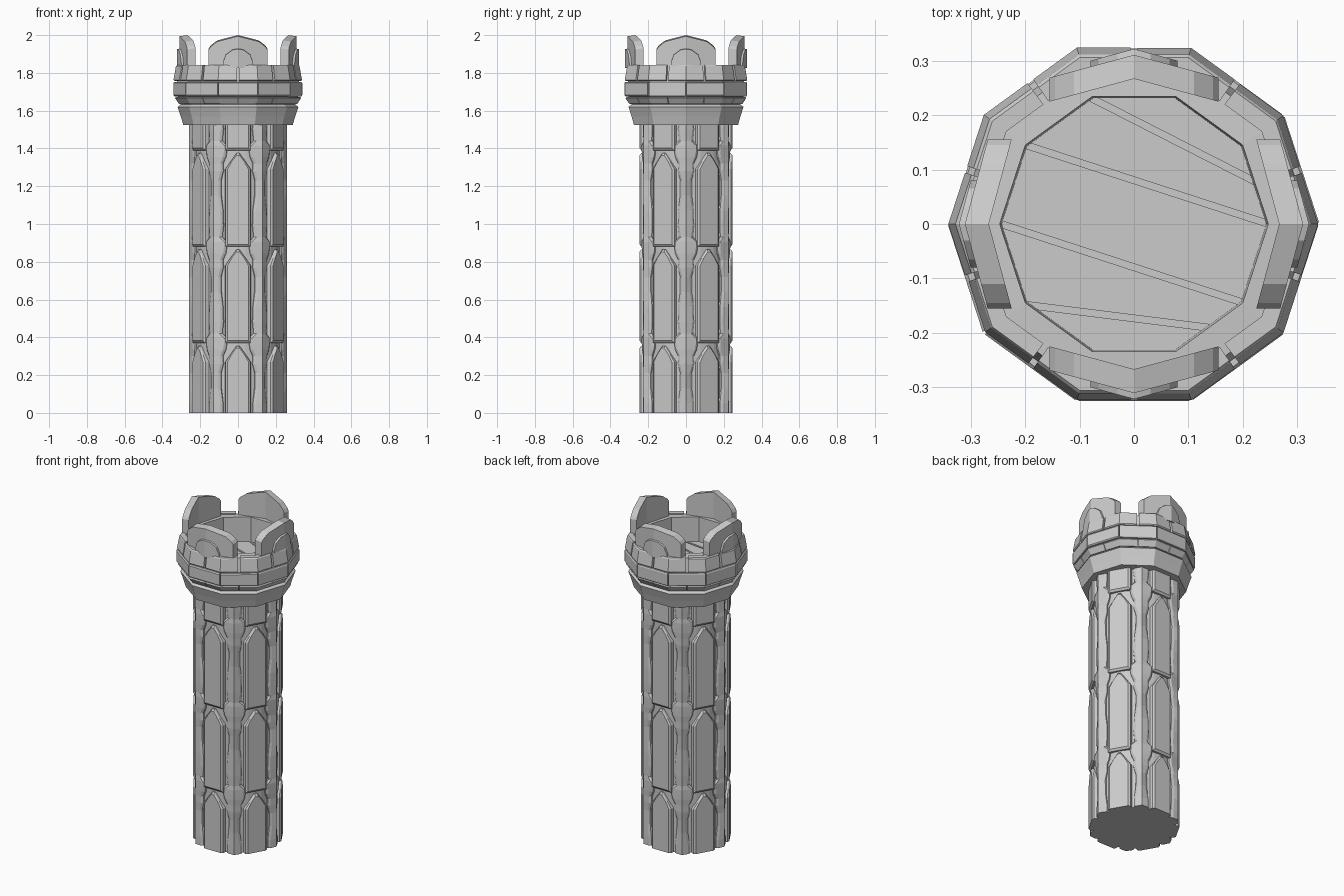
import bpy, bmesh, math, random
from math import cos, sin, pi, floor, ceil
from mathutils import Vector

if "Cube" in bpy.data.objects:
    bpy.data.objects.remove(bpy.data.objects["Cube"])

random.seed(4)


def finish(bm, name):
    bmesh.ops.recalc_face_normals(bm, faces=bm.faces)
    me = bpy.data.meshes.new(name)
    bm.to_mesh(me)
    bm.free()
    ob = bpy.data.objects.new(name, me)
    bpy.context.collection.objects.link(ob)
    return ob


def loft(bm, loops, closed=False):
    """Skin equal-length loops; cap the ends unless the loft closes on itself."""
    rows = [[bm.verts.new(p) for p in lp] for lp in loops]
    n = len(rows[0])
    pairs = list(zip(rows, rows[1:])) + ([(rows[-1], rows[0])] if closed else [])
    for a, b in pairs:
        for i in range(n):
            j = (i + 1) % n
            bm.faces.new((a[i], a[j], b[j], b[i]))
    if not closed:
        bm.faces.new(rows[0][::-1])
        bm.faces.new(rows[-1])


def ring(r, z, n=10):
    return [(r * cos(2 * pi * i / n), r * sin(2 * pi * i / n), z) for i in range(n)]


def dec(t, r, z):
    """Point on a decagon outline, t counted in edges."""
    k = floor(t + 1e-9)
    a, b = (Vector((r * cos(i * pi / 5), r * sin(i * pi / 5), z)) for i in (k, k + 1))
    return a.lerp(b, t - k)


def place(ang, u, d, z):
    """Point at distance d facing ang, shifted sideways by u."""
    return (d * cos(ang) - u * sin(ang), d * sin(ang) + u * cos(ang), z)


# Shaft core (the groove floor)
TOP, PERIOD = 1.54, 0.51
bm = bmesh.new()
loft(bm, [ring(0.228, 0, 36), ring(0.228, TOP, 36)])
finish(bm, "shaft_core")

# Wavy vertical ribs between the panel columns
wave = [(0.0, 0.068), (0.035, 0.066), (0.06, 0.092), (0.12, 0.086), (0.2, 0.088),
        (0.28, 0.099), (0.36, 0.1), (0.41, 0.086), (0.45, 0.088), (0.485, 0.072)]
levels = [(k * PERIOD - 0.15 + d, h) for k in range(4) for d, h in wave]
levels = [(z, h) for z, h in levels if 0 < z < TOP]
levels = [(0, 0.088)] + levels + [(TOP, 0.088)]
bm = bmesh.new()
for s in range(6):
    a = s * pi / 3
    loops = []
    for z, h in levels:
        w = (0.131 - h) / 0.24
        sec = [(-w, 0.215), (-w, 0.236), (-w + 0.05, 0.246), (0, 0.26),
               (w - 0.05, 0.246), (w, 0.236), (w, 0.215)]
        loops.append([(r * cos(a + t), r * sin(a + t), z) for t, r in sec])
    loft(bm, loops)
finish(bm, "shaft_ribs")

# Pointed stone panels
bm = bmesh.new()
for s in range(6):
    a = pi / 6 + s * pi / 3
    for z0, z1 in ((0, 0.355), (0.37, 0.865), (0.88, 1.375), (1.39, 1.62)):
        loops = []
        for d, w, e in ((0.215, 0.068, 0), (0.237, 0.066, 0), (0.246, 0.055, 0.012)):
            b = z0 + (e if z0 else 0)
            out = [(-w, b), (w, b), (w, z1 - 0.085), (w * 0.6, z1 - 0.045), (0.008, z1 - e),
                   (-0.008, z1 - e), (-w * 0.6, z1 - 0.045), (-w, z1 - 0.085)]
            loops.append([place(a, u, d, min(z, TOP)) for u, z in out])
        loft(bm, loops)
bmesh.ops.remove_doubles(bm, verts=bm.verts, dist=1e-6)
finish(bm, "shaft_panels")

# Flared head with hollow top
bm = bmesh.new()
prof = [(0.2, 1.525), (0.29, 1.525), (0.303, 1.57), (0.32, 1.62), (0.303, 1.632),
        (0.312, 1.66), (0.322, 1.68), (0.324, 1.755), (0.31, 1.834), (0.247, 1.838), (0.243, 1.66),
        (0.2, 1.66)]
loft(bm, [ring(r, z) for r, z in prof], closed=True)
finish(bm, "head_core")


# Rows of head blocks
def block_row(name, z0, r0, z1, r1, inner, start, gap):
    bm = bmesh.new()
    for i in range(10):
        t0, t1 = i + start + gap, i + start + 1 - gap
        ts = [t0] + [k for k in range(ceil(t0), floor(t1) + 1)] + [t1]
        j = random.uniform(-0.003, 0.001)
        c = 0.006
        loops = []
        for z, r in ((z0, r0 - c), (z0 + c, r0 + j), (z1 - c, r1 + j), (z1, r1 - c)):
            loops.append([dec(t, r, z) for t in ts] + [dec(t, inner, z) for t in ts[::-1]])
        loft(bm, loops)
    finish(bm, name)


block_row("corbel_blocks", 1.634, 0.318, 1.672, 0.336, 0.295, 0.5, 0.008)
block_row("lower_blocks", 1.676, 0.342, 1.753, 0.342, 0.3, 0.0, 0.015)
block_row("upper_blocks", 1.757, 0.341, 1.842, 0.328, 0.29, 0.5, 0.03)

# Four bent merlons, each with a raised arch on its outer face
for name, y0, y1, shape in (
        ("merlons", 0.267, 0.311,
         [(-0.155, 1.93), (-0.145, 1.945), (-0.11, 1.972), (0, 2.0),
          (0.11, 1.972), (0.145, 1.945), (0.155, 1.93)]),
        ("merlon_arches", 0.29, 0.322,
         [(-0.08, 1.86), (-0.065, 1.9), (-0.03, 1.927), (0, 1.932),
          (0.03, 1.927), (0.065, 1.9), (0.08, 1.86)])):
    bm = bmesh.new()
    for s in range(4):
        a = s * pi / 2
        loops = []
        for u, zt in shape:
            b = -abs(u) * 0.27
            loops.append([place(a, u, y0 + b, 1.825), place(a, u, y1 + b, 1.825),
                          place(a, u, y1 + b, zt - 0.006), place(a, u, y0 + b, zt)])
        loft(bm, loops)
    finish(bm, name)

# Floor: base slab and five planks split by slanting gaps
bm = bmesh.new()
loft(bm, [ring(0.25, 1.66), ring(0.25, 1.675)])
finish(bm, "floor_base")
seams = [(0.9, 0.9), (0.324, 0.059), (0.165, -0.004), (0.005, -0.164), (-0.141, -0.206), (-0.9, -0.9)]
bm = bmesh.new()
for upper, lower in zip(seams, seams[1:]):
    part = bmesh.new()
    loft(part, [ring(0.25, 1.67), ring(0.25, 1.69)])
    for (yl, yr), sgn in ((upper, 1), (lower, -1)):
        nrm = Vector((yl - yr, 0.52, 0)).normalized() * sgn
        bmesh.ops.bisect_plane(part, geom=part.verts[:] + part.edges[:] + part.faces[:],
                               plane_co=Vector((-0.26, yl, 0)) - nrm * 0.006,
                               plane_no=nrm, clear_outer=True)
        bmesh.ops.holes_fill(part, edges=[e for e in part.edges if e.is_boundary])
    tmp = bpy.data.meshes.new("plank_tmp")
    part.to_mesh(tmp)
    part.free()
    bm.from_mesh(tmp)
    bpy.data.meshes.remove(tmp)
finish(bm, "floor_planks")
